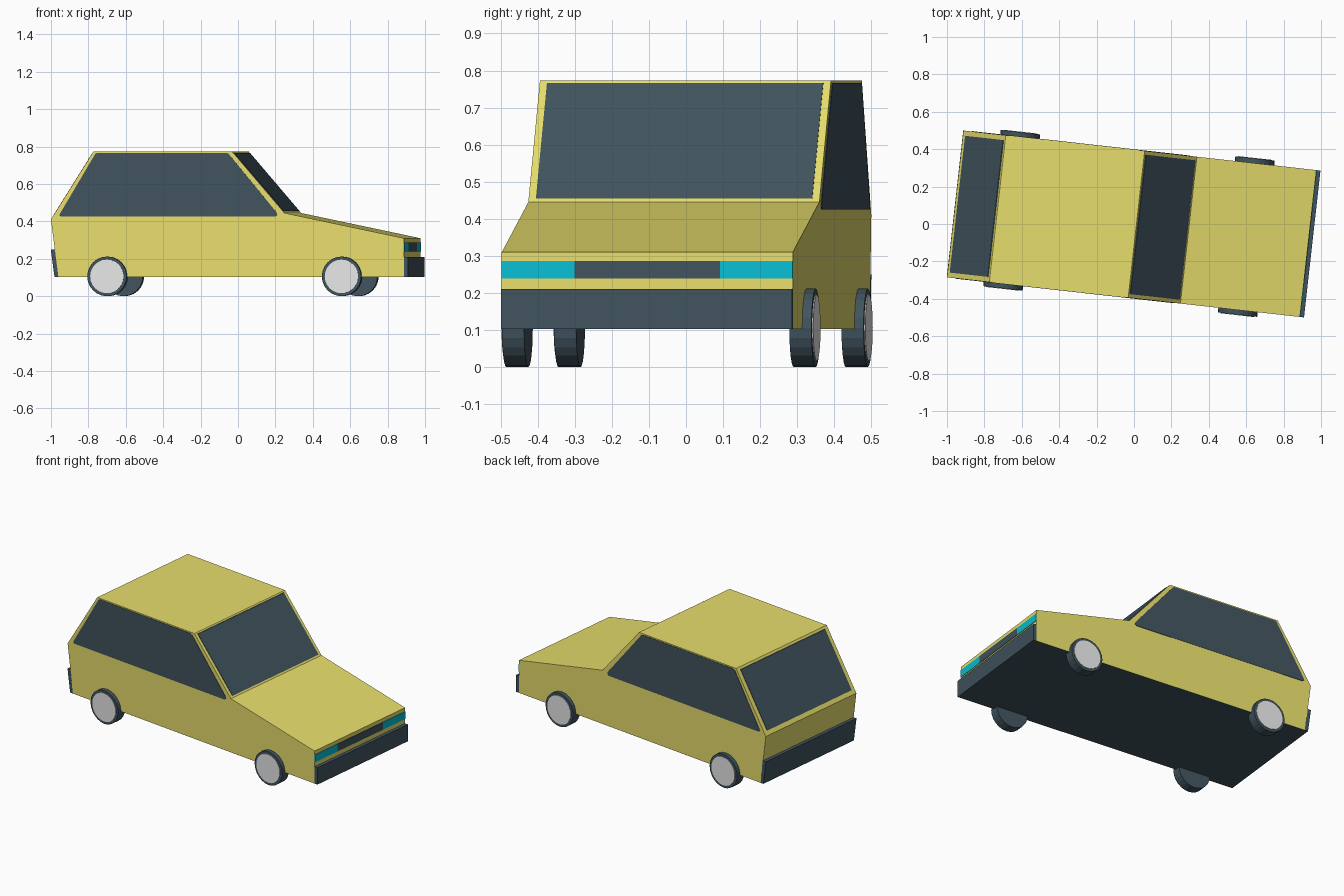
import bpy, bmesh, math

if "Cube" in bpy.data.objects:
    bpy.data.objects.remove(bpy.data.objects["Cube"])

TURN = math.radians(-6.4)   # whole car is turned slightly about z
W = 0.395                   # half width of the body


def material(name, rgb):
    m = bpy.data.materials.new(name)
    lin = [((c / 255 + 0.055) / 1.055) ** 2.4 if c > 10 else c / 255 / 12.92 for c in rgb]
    m.diffuse_color = (*lin, 1)
    m.use_nodes = True
    m.node_tree.nodes["Principled BSDF"].inputs["Base Color"].default_value = m.diffuse_color
    return m


YELLOW = material("yellow_paint", (238, 228, 111))
DARK = material("dark_slate", (64, 83, 94))
TEAL = material("teal_lamp", (8, 190, 212))
GREY = material("light_grey", (235, 235, 235))


def prism(name, profile, y0, y1, mat):
    """Extrude a side profile (x, z) across the car from y0 to y1."""
    bm = bmesh.new()
    a = [bm.verts.new((x, y0, z)) for x, z in profile]
    b = [bm.verts.new((x, y1, z)) for x, z in profile]
    bm.faces.new(a)
    bm.faces.new(b[::-1])
    n = len(a)
    for i in range(n):
        j = (i + 1) % n
        bm.faces.new((a[j], a[i], b[i], b[j]))
    bmesh.ops.recalc_face_normals(bm, faces=bm.faces)
    me = bpy.data.meshes.new(name)
    bm.to_mesh(me)
    bm.free()
    me.materials.append(mat)
    ob = bpy.data.objects.new(name, me)
    ob.rotation_euler.z = TURN
    bpy.context.collection.objects.link(ob)
    return ob


def sloped_plate(name, p, q, z0, z1, half, mat, out, t=0.004):
    """Thin plate lying on the profile edge p-q between heights z0 and z1."""
    at = lambda z: p[0] + (q[0] - p[0]) * (z - p[1]) / (q[1] - p[1])
    d = out * t
    prism(name, [(at(z0), z0), (at(z0) + d, z0), (at(z1) + d, z1), (at(z1), z1)],
          -half, half, mat)


def circle(cx, cz, r, n=24):
    return [(cx + r * math.cos(2 * math.pi * i / n), cz + r * math.sin(2 * math.pi * i / n))
            for i in range(n)]


# body shell with dark underside
rear_low, rear_mid, roof_rear = (-0.922, 0.103), (-0.962, 0.41), (-0.734, 0.773)
roof_front, cowl, nose, front_low = (0.013, 0.773), (0.294, 0.445), (0.937, 0.31), (0.937, 0.103)
body = prism("body", [rear_low, rear_mid, roof_rear, roof_front, cowl, nose, front_low],
             -W, W, YELLOW)
body.data.materials.append(DARK)
for f in body.data.polygons:
    if f.normal.z < -0.9:
        f.material_index = 1

# windscreen and rear window
sloped_plate("windscreen", cowl, roof_front, 0.455, 0.766, 0.375, DARK, 1)
sloped_plate("rear_window", rear_mid, roof_rear, 0.435, 0.76, 0.368, DARK, -1)

# side windows with softened lower corners
side = [(-0.905, 0.425), (-0.916, 0.43), (-0.914, 0.44), (-0.724, 0.76), (-0.714, 0.766),
        (-0.015, 0.766), (-0.005, 0.76), (0.252, 0.448), (0.256, 0.433), (0.245, 0.425)]
for label, s in (("right", -1), ("left", 1)):
    prism(label + "_side_window", side, s * (W - 0.001), s * (W + 0.002), DARK)

# bumpers
prism("front_bumper", [(0.93, 0.103), (0.959, 0.103), (0.959, 0.21), (0.93, 0.21)], -W, W, DARK)
prism("rear_bumper", [(-0.92, 0.103), (-0.943, 0.103), (-0.963, 0.25), (-0.938, 0.25)],
      -W, W, DARK)

# grille and headlamps: half and quarters of the nose width
band = [(0.935, 0.239), (0.940, 0.239), (0.940, 0.286), (0.935, 0.286)]
prism("grille", band, -W / 2, W / 2, DARK)
prism("right_headlamp", band, -W, -W / 2, TEAL)
prism("left_headlamp", band, W / 2, W, TEAL)

# wheels with flat hub plates
for end, x in (("rear", -0.658), ("front", 0.604)):
    for label, s in (("right", -1), ("left", 1)):
        prism(f"{end}_{label}_tyre", circle(x, 0.106, 0.106), s * 0.36, s * 0.42, DARK)
        prism(f"{end}_{label}_hub", circle(x, 0.106, 0.09), s * 0.418, s * 0.423, GREY)
